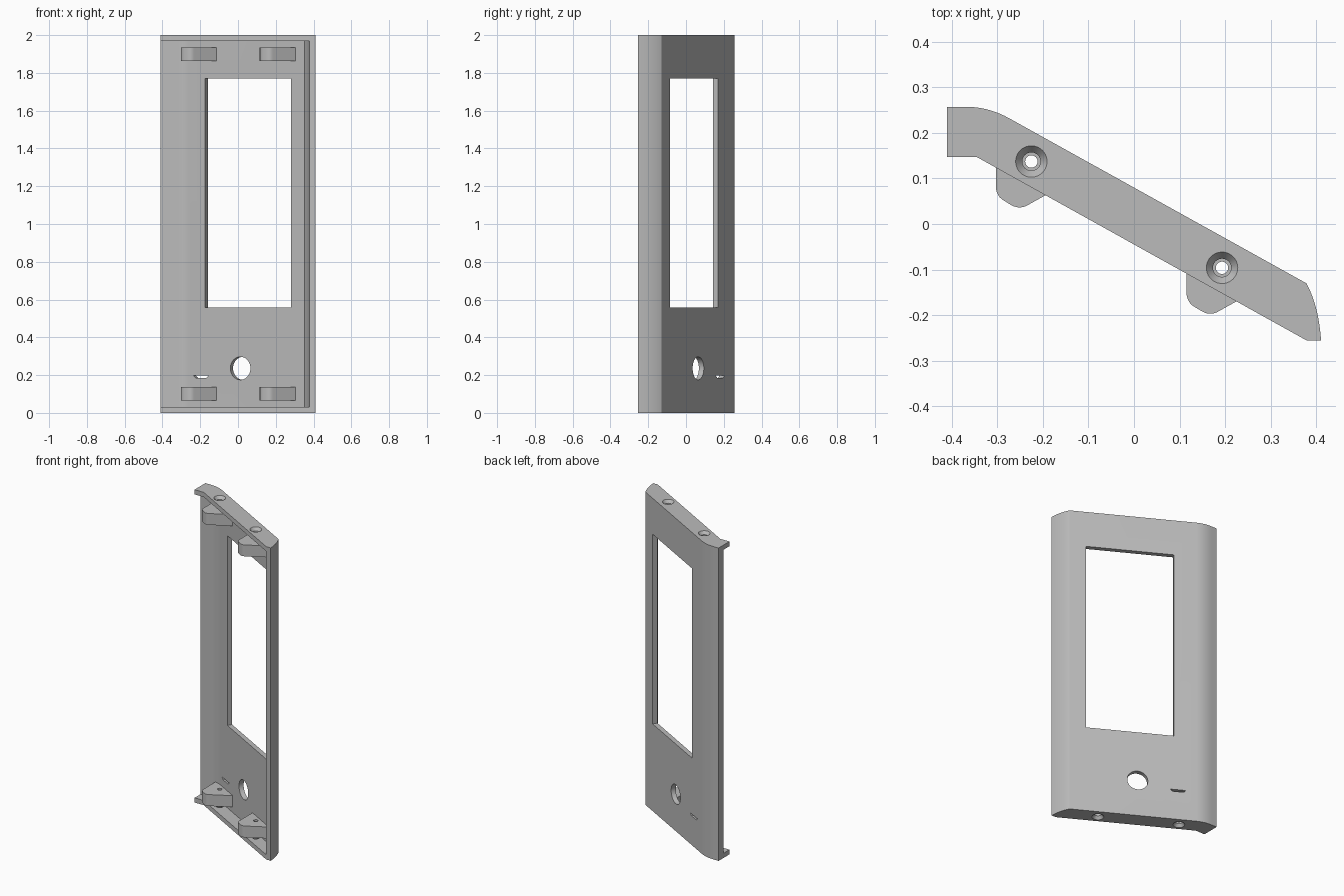
import bpy, bmesh, math
from mathutils import Vector, Matrix

if "Cube" in bpy.data.objects:
    bpy.data.objects.remove(bpy.data.objects["Cube"], do_unlink=True)

grey = bpy.data.materials.new("plain_grey")
grey.use_nodes = True
colour = (0.5, 0.5, 0.5, 1)
grey.diffuse_color = colour
grey.node_tree.nodes["Principled BSDF"].inputs["Base Color"].default_value = colour

SLOPE = math.atan(0.555)          # lean of the panel in plan
WALL = 0.03
HEIGHT = 2.0


def curve(a, c, b, n=12):
    """Points of a soft corner from a to b, pulled towards c."""
    a, b, c = Vector(a), Vector(b), Vector(c)
    return [tuple(a * (1 - t) ** 2 + c * 2 * t * (1 - t) + b * t * t)
            for t in (i / n for i in range(n + 1))]


def prism(name, outline, low, high, matrix=None):
    """Extrude a flat outline from low to high, then place it."""
    bm = bmesh.new()
    face = bm.faces.new([bm.verts.new((x, y, low)) for x, y in outline])
    top = bmesh.ops.extrude_face_region(bm, geom=[face])["geom"]
    bmesh.ops.translate(bm, vec=(0, 0, high - low),
                        verts=[v for v in top if isinstance(v, bmesh.types.BMVert)])
    if matrix:
        bm.transform(matrix)
    return finish(name, bm)


def cone(name, x, y, z, r_low, r_high, depth):
    bm = bmesh.new()
    bmesh.ops.create_cone(bm, cap_ends=True, segments=40, radius1=r_low, radius2=r_high,
                          depth=depth, matrix=Matrix.Translation((x, y, z)))
    return finish(name, bm)


def finish(name, bm):
    bmesh.ops.recalc_face_normals(bm, faces=bm.faces)
    mesh = bpy.data.meshes.new(name)
    bm.to_mesh(mesh)
    bm.free()
    mesh.materials.append(grey)
    obj = bpy.data.objects.new(name, mesh)
    bpy.context.collection.objects.link(obj)
    return obj


def select(obj):
    bpy.ops.object.select_all(action="DESELECT")
    obj.select_set(True)
    bpy.context.view_layer.objects.active = obj


def cut(obj, cutter):
    select(obj)
    mod = obj.modifiers.new("cut", "BOOLEAN")
    mod.operation, mod.solver, mod.object = "DIFFERENCE", "EXACT", cutter
    bpy.ops.object.modifier_apply(modifier=mod.name)
    bpy.data.objects.remove(cutter, do_unlink=True)


def smooth(obj):
    select(obj)
    bpy.ops.object.shade_smooth_by_angle(angle=math.radians(30))


# Shell: leaning profile, hollowed from the front with end plates left on
profile = [(-0.41, 0.147), (-0.41, 0.257)]
profile += curve((-0.37, 0.257), (-0.32, 0.257), (-0.276, 0.233))
profile += curve((0.378, -0.13), (0.405, -0.18), (0.41, -0.255))
profile += [(0.378, -0.255), (-0.345, 0.147)]
shell = prism("shell", profile, 0, HEIGHT)

hollow = [(-0.5, 0.205)] + curve((-0.32, 0.205), (-0.287, 0.205), (-0.26, 0.19), 6)
hollow += curve((0.352, -0.15), (0.373, -0.2), (0.378, -0.255))
hollow += [(0.378, -0.4), (-0.5, -0.4)]
cut(shell, prism("hollow", hollow, WALL, HEIGHT - WALL))

# Panel space: u runs along the panel, v is up, w points out of the back
along = Vector((math.cos(SLOPE), -math.sin(SLOPE), 0))
out = Vector((math.sin(SLOPE), math.cos(SLOPE), 0))
panel = Matrix.Identity(4)
for col, axis in enumerate((along, Vector((0, 0, 1)), out)):
    for row in range(3):
        panel[row][col] = axis[row]
panel.translation = (0, 0.0796, 0)


def punch(outline):
    cut(shell, prism("punch", outline, -0.06, 0.04, panel))


def stadium(u, v, radius, straight):
    """Circle stretched upwards by a straight middle part."""
    pts = []
    for i in range(48):
        a = 2 * math.pi * (i + 0.5) / 48
        pts.append((u + radius * math.cos(a),
                    v + radius * math.sin(a) + math.copysign(straight, math.sin(a))))
    return pts


# Screen window
left, right = -0.16 / along.x, 0.294 / along.x
punch([(left, 0.557), (right, 0.557), (right, 1.77), (left, 1.77)])

# Round knob hole and tall slot
ROW = 0.236
punch(stadium(0.031, ROW, 0.061, 0))
punch(stadium(0.24, ROW, 0.037, 0.026))

# Speaker grille: slits bounded by a circle
for k in range(-2, 3):
    mid, half, r = k * 0.022, 0.0065, 0.06
    ends = [(math.sqrt(r * r - (mid + h) ** 2), ROW + mid + h) for h in (-half, 0, half)]
    u = -0.208
    punch([(u + w, v) for w, v in ends] + [(u - w, v) for w, v in reversed(ends)])

# Countersunk screw holes through both end plates
screws = [(-0.225, 0.137), (0.193, -0.096)]
for x, y in screws:
    cut(shell, cone("screw_hole", x, y, HEIGHT / 2, 0.02, 0.02, HEIGHT + 0.2))
    cut(shell, cone("top_sink", x, y, HEIGHT - 0.009, 0.019, 0.036, 0.022))
    cut(shell, cone("bottom_sink", x, y, 0.009, 0.036, 0.019, 0.022))
smooth(shell)

# Four mounting lugs on the inner wall, each with a screw hole
lug = [(-0.303, 0.22)]
lug += curve((-0.303, 0.085), (-0.303, 0.06), (-0.283, 0.05), 6)
lug += curve((-0.27, 0.042), (-0.25, 0.03), (-0.23, 0.043), 6)
lug += [(-0.113, 0.108), (-0.113, 0.12)]
for side, (x, y) in zip(("right", "left"), screws):
    dx, dy = x - screws[0][0], y - screws[0][1]
    for level, low in (("lower", 0.065), ("upper", HEIGHT - 0.138)):
        part = prism(f"{level}_{side}_lug", [(a + dx, b + dy) for a, b in lug],
                     low, low + 0.073)
        cut(part, cone("lug_hole", x, y, low, 0.0135, 0.0135, 0.4))
        smooth(part)
